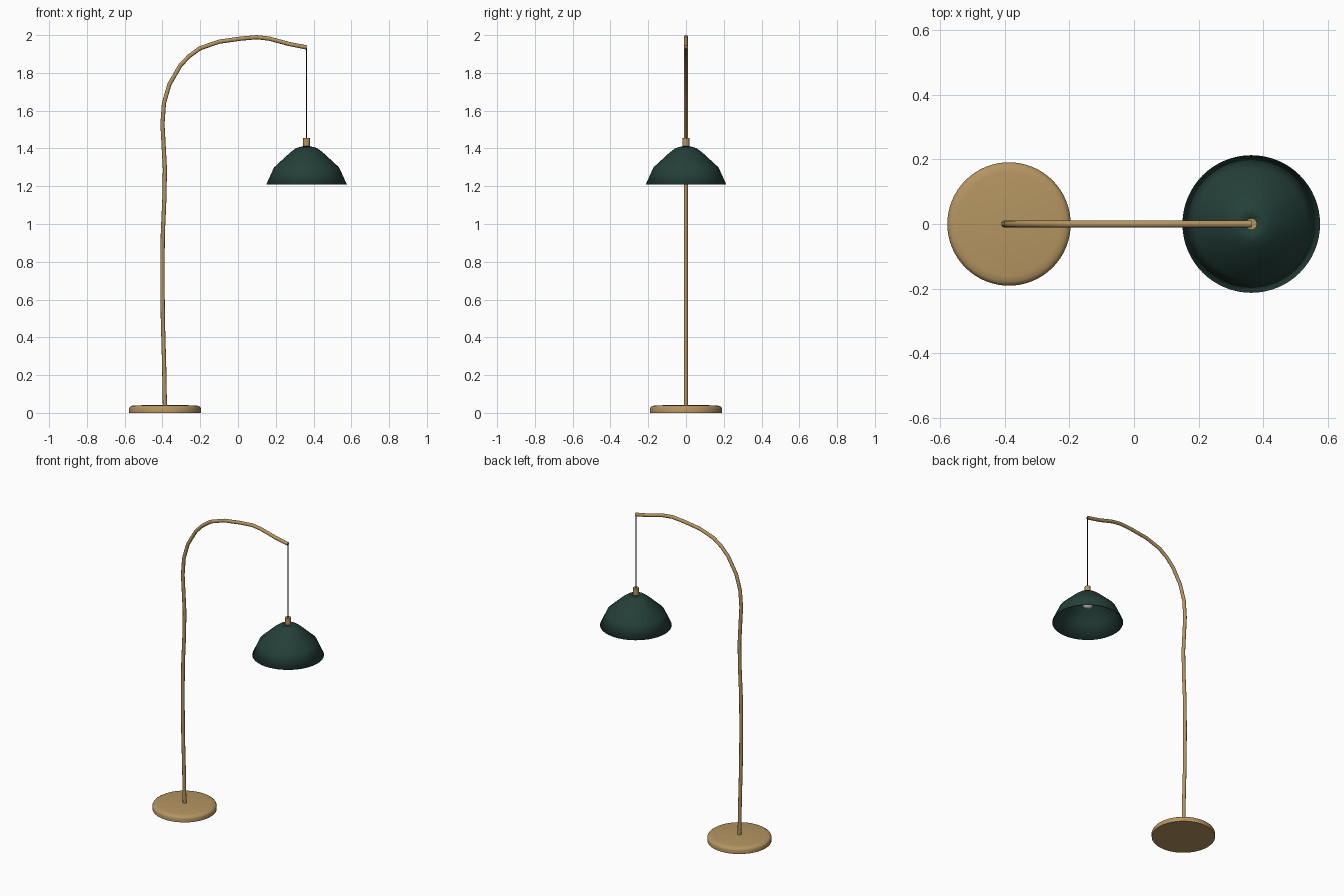
import bpy
import bmesh
import math
from mathutils import Vector

if "Cube" in bpy.data.objects:
    bpy.data.objects.remove(bpy.data.objects["Cube"])

BASE_X, SHADE_X = -0.387, 0.363


def material(name, rgb):
    mat = bpy.data.materials.new(name)
    mat.use_nodes = True
    mat.diffuse_color = (*rgb, 1)
    mat.node_tree.nodes["Principled BSDF"].inputs["Base Color"].default_value = (*rgb, 1)
    return mat


def finish(obj, mat, angle):
    """Assign the colour and smooth everything softer than the given angle."""
    obj.data.materials.append(mat)
    bpy.ops.object.select_all(action="DESELECT")
    obj.select_set(True)
    bpy.context.view_layer.objects.active = obj
    bpy.ops.object.shade_smooth_by_angle(angle=math.radians(angle))
    return obj


def lathe(name, profile, x, mat, sides=48, angle=40):
    """Spin a (radius, height) profile around a vertical axis at x."""
    bm = bmesh.new()
    verts = [bm.verts.new((r, 0, z)) for r, z in profile]
    edges = [bm.edges.new(pair) for pair in zip(verts, verts[1:])]
    bmesh.ops.spin(bm, geom=verts + edges, axis=(0, 0, 1), cent=(0, 0, 0),
                   angle=math.tau, steps=sides)
    bmesh.ops.remove_doubles(bm, verts=bm.verts, dist=0.0001)
    bmesh.ops.recalc_face_normals(bm, faces=bm.faces)
    mesh = bpy.data.meshes.new(name)
    bm.to_mesh(mesh)
    bm.free()
    obj = bpy.data.objects.new(name, mesh)
    obj.location.x = x
    bpy.context.collection.objects.link(obj)
    return finish(obj, mat, angle)


def tube(name, points, radius, mat):
    """Sweep a round section along (x, z) points and turn it into a mesh."""
    curve = bpy.data.curves.new(name, "CURVE")
    curve.dimensions = "3D"
    curve.bevel_depth = radius
    curve.bevel_resolution = 4
    curve.use_fill_caps = True
    spline = curve.splines.new("POLY")
    spline.points.add(len(points) - 1)
    for point, (x, z) in zip(spline.points, points):
        point.co = Vector((x, 0, z, 1))
    obj = bpy.data.objects.new(name, curve)
    bpy.context.collection.objects.link(obj)
    bpy.ops.object.select_all(action="DESELECT")
    obj.select_set(True)
    bpy.context.view_layer.objects.active = obj
    bpy.ops.object.convert(target="MESH")
    return finish(bpy.context.object, mat, 40)


brass = material("brass", (0.46, 0.30, 0.12))
green = material("dark green", (0.018, 0.050, 0.040))
black = material("black cord", (0.008, 0.008, 0.008))
white = material("bulb white", (0.80, 0.78, 0.72))

# Round foot with a softened upper edge
lathe("base", [(0, 0), (0.19, 0), (0.191, 0.022), (0.187, 0.031),
               (0.178, 0.037), (0.16, 0.040), (0, 0.042)], BASE_X, brass, 64)

# Slightly wavy pole bending over into the arm
tube("pole_and_arm", [
    (BASE_X, 0.03), (-0.391, 0.25), (-0.398, 0.50), (-0.400, 0.75), (-0.398, 0.95),
    (-0.390, 1.13), (-0.387, 1.29), (-0.394, 1.42), (-0.400, 1.53), (-0.392, 1.64),
    (-0.363, 1.74), (-0.305, 1.84), (-0.257, 1.89), (-0.200, 1.931), (-0.100, 1.965),
    (0.010, 1.981), (0.100, 1.989), (0.167, 1.981), (0.270, 1.953), (SHADE_X, 1.935),
], 0.011, brass)

# Hanging cord and the brass fitting it enters
tube("cord", [(SHADE_X, 1.935), (SHADE_X, 1.44)], 0.003, black)
lathe("cord_fitting", [(0, 1.395), (0.018, 1.395), (0.018, 1.455), (0, 1.455)],
      SHADE_X, brass, 16)

# Thin open shade
shade = lathe("shade", [(0.213, 1.21), (0.172, 1.30), (0.085, 1.38),
                        (0.055, 1.402), (0.018, 1.412)], SHADE_X, green, 64, 60)
solid = shade.modifiers.new("thickness", "SOLIDIFY")
solid.thickness = 0.004

# Socket and bulb inside the shade
lathe("bulb_socket", [(0, 1.365), (0.018, 1.365), (0.018, 1.40), (0, 1.40)],
      SHADE_X, brass, 16)
ball = [(0.038 * math.sin(math.pi * i / 12), 1.345 - 0.038 * math.cos(math.pi * i / 12))
        for i in range(13)]
lathe("bulb", ball, SHADE_X, white, 24)
